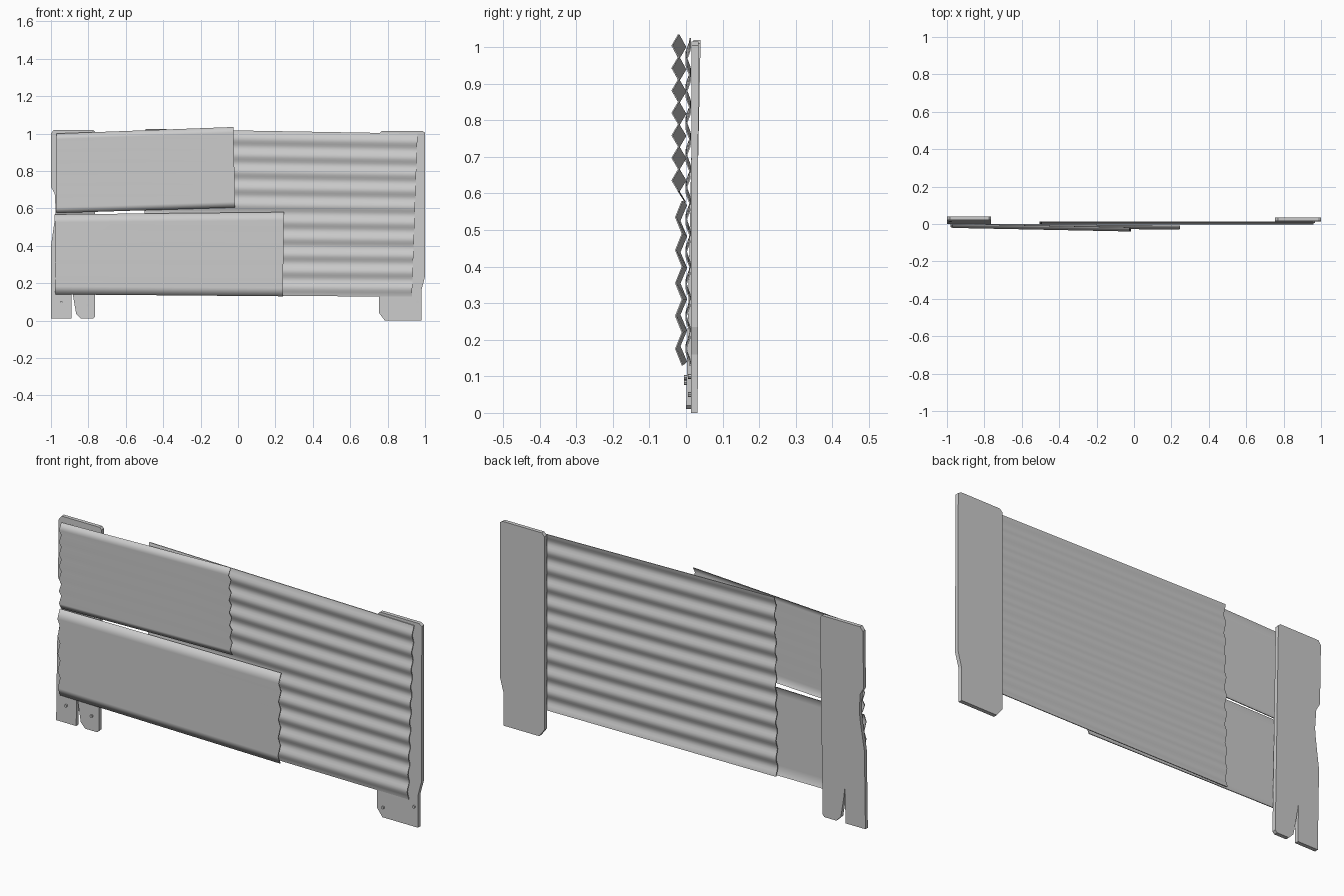
import bpy, bmesh, math
from mathutils import Vector

if "Cube" in bpy.data.objects:
    bpy.data.objects.remove(bpy.data.objects["Cube"])


def finish(name, bm, smooth=None):
    bmesh.ops.recalc_face_normals(bm, faces=bm.faces[:])
    me = bpy.data.meshes.new(name)
    bm.to_mesh(me)
    bm.free()
    ob = bpy.data.objects.new(name, me)
    bpy.context.collection.objects.link(ob)
    if smooth:
        bpy.ops.object.select_all(action='DESELECT')
        ob.select_set(True)
        bpy.context.view_layer.objects.active = ob
        bpy.ops.object.shade_smooth_by_angle(angle=math.radians(smooth))
    return ob


def sheet(name, tl, tr, br, bl, y_left, y_right, waves, amp, per_wave, thick=0.004):
    """Corrugated sheet stretched between four (x, z) corners, ridges along its length."""
    bm = bmesh.new()
    n = waves * per_wave
    rows = []
    for i in range(n + 1):
        t = i / n
        dy = amp * math.cos(2 * math.pi * waves * t)
        ends = []
        for top, bot, y in ((tl, bl, y_left), (tr, br, y_right)):
            p = Vector(top).lerp(Vector(bot), t)
            ends.append((y, p))
        row = []
        for s in (-1, 1):
            row += [bm.verts.new((p.x, y + dy + s * thick / 2, p.y)) for y, p in ends]
        rows.append(row)                       # front L, front R, back L, back R
    for a, b in zip(rows, rows[1:]):
        for j, k in ((0, 1), (1, 3), (3, 2), (2, 0)):
            bm.faces.new((a[j], a[k], b[k], b[j]))
    for r in (rows[0], rows[-1]):
        bm.faces.new((r[0], r[1], r[3], r[2]))
    return finish(name, bm, 70)


def board(name, outline, y_bottom, y_top, thick):
    """Plank cut to an (x, z) outline, leaning from y_bottom to y_top."""
    bm = bmesh.new()
    lean = lambda z: y_bottom + (y_top - y_bottom) * z / 1.02
    f = bm.faces.new([bm.verts.new((x, lean(z), z)) for x, z in outline])
    ext = bmesh.ops.extrude_face_region(bm, geom=[f], use_keep_orig=True)
    verts = [v for v in ext['geom'] if isinstance(v, bmesh.types.BMVert)]
    bmesh.ops.translate(bm, verts=verts, vec=(0, thick, 0))
    return finish(name, bm)


def nail(name, x, y, z):
    bm = bmesh.new()
    bmesh.ops.create_cone(bm, cap_ends=True, segments=8, radius1=0.007,
                          radius2=0.007, depth=0.012)
    for v in bm.verts:
        v.co = Vector((v.co.x + x, v.co.z + y, v.co.y + z))
    return finish(name, bm, 40)


# Wooden posts with broken edges and a split foot
board("left_post", [
    (-0.985, 1.02), (-1.0, 1.0), (-1.0, 0.715), (-0.98, 0.68), (-0.975, 0.59),
    (-0.98, 0.54), (-1.0, 0.40), (-1.0, 0.01), (-0.89, 0.01), (-0.89, 0.19),
    (-0.88, 0.12), (-0.865, 0.035), (-0.84, 0.01), (-0.775, 0.01),
    (-0.765, 0.02), (-0.765, 1.01), (-0.775, 1.02)], 0.0, 0.021, 0.019)
board("right_post", [
    (0.77, 1.015), (0.755, 1.0), (0.755, 0.04), (0.785, 0.0), (0.98, 0.0),
    (0.98, 0.16), (1.0, 0.235), (1.0, 1.005), (0.985, 1.015)], 0.013, 0.015, 0.019)

# Corrugated metal sheets
sheet("back_sheet", (-0.495, 1.025), (0.96, 1.0), (0.93, 0.128), (-0.505, 0.136),
      0.006, 0.006, 10, 0.006, 8)
sheet("upper_front_sheet", (-0.97, 1.0), (-0.025, 1.035), (-0.015, 0.605), (-0.97, 0.575),
      -0.01, -0.029, 7, 0.009, 2)
sheet("lower_front_sheet", (-0.98, 0.568), (0.245, 0.58), (0.24, 0.13), (-0.977, 0.14),
      -0.008, -0.019, 5, 0.009, 2)

# Nails in the post feet
for i, (x, y, z) in enumerate([(-0.945, 0.0, 0.097), (-0.805, 0.0, 0.083),
                               (0.79, 0.012, 0.05), (0.96, 0.012, 0.1)]):
    nail(f"nail_{i + 1}", x, y, z)
